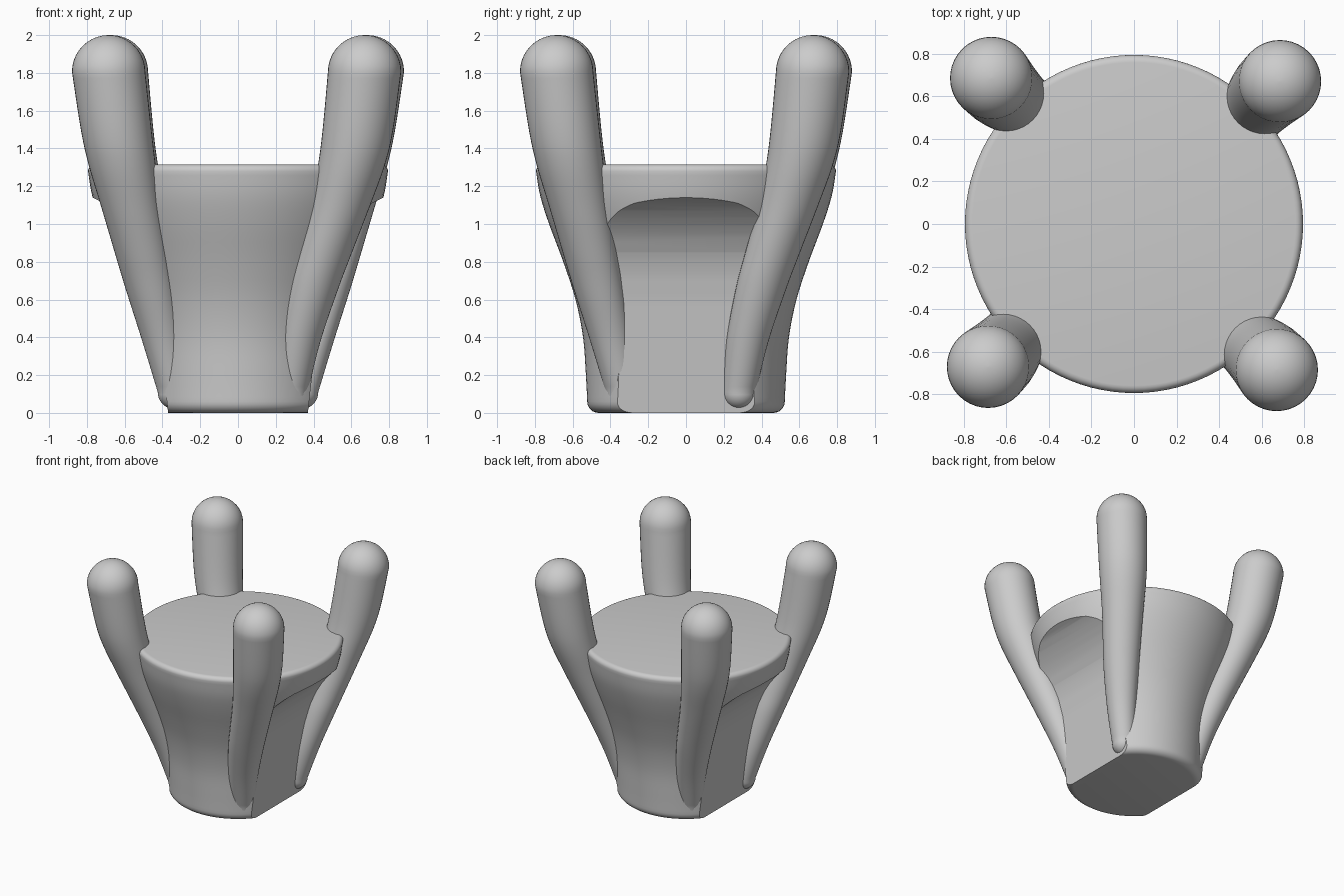
import bpy, bmesh, math

if "Cube" in bpy.data.objects:
    bpy.data.objects.remove(bpy.data.objects["Cube"])

grey = bpy.data.materials.new("light grey")
grey.diffuse_color = (0.6, 0.6, 0.6, 1)
grey.use_nodes = True
grey.node_tree.nodes["Principled BSDF"].inputs["Base Color"].default_value = grey.diffuse_color


def make(name, bm):
    bmesh.ops.recalc_face_normals(bm, faces=bm.faces[:])
    me = bpy.data.meshes.new(name)
    bm.to_mesh(me)
    bm.free()
    ob = bpy.data.objects.new(name, me)
    bpy.context.collection.objects.link(ob)
    me.materials.append(grey)
    return ob


def activate(ob):
    bpy.ops.object.select_all(action='DESELECT')
    ob.select_set(True)
    bpy.context.view_layer.objects.active = ob


def spline(rows, steps):
    # Catmull-Rom interpolation of rows of any width
    out = []
    n = len(rows)
    for i in range(n - 1):
        p = [rows[max(i - 1, 0)], rows[i], rows[i + 1], rows[min(i + 2, n - 1)]]
        for s in range(steps):
            t = s / steps
            out.append(tuple(0.5 * (2 * b + (c - a) * t + (2 * a - 5 * b + 4 * c - d) * t * t
                                    + (3 * b - a - 3 * c + d) * t ** 3)
                             for a, b, c, d in zip(*p)))
    return out + [rows[-1]]


def loft(rows, seg):
    # stack of horizontal rings given as (z, x, y, radius), closed at both ends
    bm = bmesh.new()
    rings = []
    for z, x, y, r in rows:
        rings.append([bm.verts.new((x + r * math.cos(2 * math.pi * k / seg),
                                    y + r * math.sin(2 * math.pi * k / seg), z))
                      for k in range(seg)])
    for a, b in zip(rings, rings[1:]):
        for k in range(seg):
            bm.faces.new((a[k], a[(k + 1) % seg], b[(k + 1) % seg], b[k]))
    bm.faces.new(rings[0][::-1])
    bm.faces.new(rings[-1])
    return bm


# flared round body with softened bottom and top edges
flare = spline([(0.06, 0.523), (0.2, 0.53), (0.4, 0.545), (0.6, 0.585), (0.8, 0.65),
                (1.0, 0.725), (1.15, 0.772), (1.28, 0.794)], 4)
low = [(0.06 - 0.06 * math.cos(a), 0.463 + 0.06 * math.sin(a))
       for a in (math.pi / 2 * i / 6 for i in range(6))]
top = [(1.28 + 0.035 * math.sin(a), 0.759 + 0.035 * math.cos(a))
       for a in (math.pi / 2 * i / 5 for i in range(1, 6))]
body = make("body", loft([(z, 0, 0, r) for z, r in low + flare + top], 96))

# cutters for the two side recesses: leaning flat wall curving outward under the rim
curve = [(0.348, -0.2), (0.37, 0), (0.437, 0.6), (0.465, 0.75), (0.498, 0.85),
         (0.54, 0.93), (0.58, 0.985), (0.62, 1.03), (0.66, 1.07), (0.71, 1.11), (0.78, 1.145),
         (0.95, 1.19), (1.2, 1.19), (1.2, -0.2)]
bm = bmesh.new()
for side in (1, -1):
    f = bm.faces.new([bm.verts.new((side * x, -1, z)) for x, z in curve])
    ext = bmesh.ops.extrude_face_region(bm, geom=[f])
    bmesh.ops.translate(bm, vec=(0, 2, 0),
                        verts=[v for v in ext['geom'] if isinstance(v, bmesh.types.BMVert)])
cutter = make("recess_cutter", bm)
cutter.hide_render = True
mod = body.modifiers.new("recess", 'BOOLEAN')
mod.operation = 'DIFFERENCE'
mod.solver = 'EXACT'
mod.object = cutter
activate(body)
bpy.ops.object.modifier_apply(modifier=mod.name)
bpy.data.objects.remove(cutter)
bpy.ops.object.shade_smooth_by_angle(angle=math.radians(30))

# four posts: thin rounded foot, leaning outward, thick dome on top
path = [(0.11, 0.335, 0.28, 0.09), (0.38, 0.395, 0.325, 0.112), (0.66, 0.462, 0.398, 0.134),
        (0.85, 0.508, 0.459, 0.145), (1.08, 0.563, 0.535, 0.158), (1.31, 0.613, 0.6, 0.177),
        (1.5, 0.645, 0.635, 0.187), (1.806, 0.685, 0.67, 0.194)]
shaft = spline(path, 6)


def dome(row, sign, steps=10):
    z, x, y, r = row
    return [(z + sign * r * math.sin(a), x, y, max(r * math.cos(a), 0.002))
            for a in (math.pi / 2 * i / steps for i in range(1, steps + 1))]


rows = dome(path[0], -1)[::-1] + shaft + dome(path[-1], 1)
for i, label in enumerate(("back_right", "back_left", "front_left", "front_right")):
    q = i * math.pi / 2
    c, s = round(math.cos(q)), round(math.sin(q))
    turned = [(z, x * c - y * s, x * s + y * c, r) for z, x, y, r in rows]
    post = make(label + "_post", loft(turned, 40))
    activate(post)
    bpy.ops.object.shade_smooth_by_angle(angle=math.radians(50))
